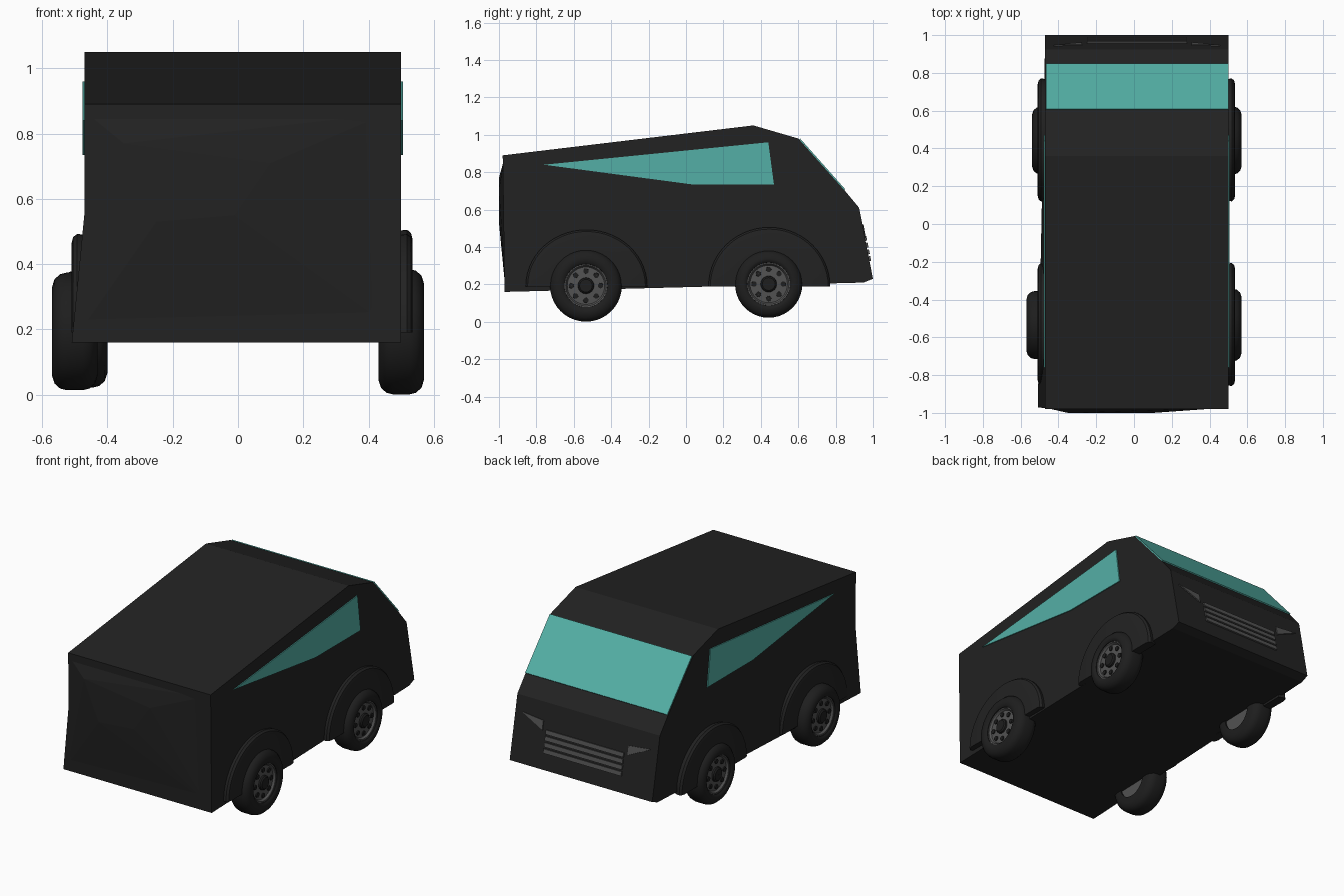
import bpy, bmesh, math
from mathutils import Vector

if "Cube" in bpy.data.objects:
    bpy.data.objects.remove(bpy.data.objects["Cube"])


def material(name, rgb):
    m = bpy.data.materials.new(name)
    m.diffuse_color = (*rgb, 1)
    m.use_nodes = True
    m.node_tree.nodes["Principled BSDF"].inputs["Base Color"].default_value = m.diffuse_color
    return m


PAINT = material("charcoal paint", (0.016, 0.016, 0.016))
RUBBER = material("black rubber", (0.013, 0.013, 0.013))
METAL = material("grey metal", (0.085, 0.085, 0.085))
GLASS = material("teal glass", (0.088, 0.43, 0.38))


def finish(bm, name, mat, smooth=False):
    bmesh.ops.recalc_face_normals(bm, faces=bm.faces)
    me = bpy.data.meshes.new(name)
    bm.to_mesh(me)
    bm.free()
    me.materials.append(mat)
    ob = bpy.data.objects.new(name, me)
    bpy.context.collection.objects.link(ob)
    if smooth:
        bpy.ops.object.select_all(action='DESELECT')
        ob.select_set(True)
        bpy.context.view_layer.objects.active = ob
        bpy.ops.object.shade_smooth_by_angle(angle=math.radians(35))
    return ob


def prism(bm, pts, offset):
    """Closed solid: polygon pts swept along offset."""
    off = Vector(offset)
    a = [bm.verts.new(p) for p in pts]
    b = [bm.verts.new(Vector(p) + off) for p in pts]
    bm.faces.new(a)
    bm.faces.new(b[::-1])
    for i in range(len(a)):
        j = (i + 1) % len(a)
        bm.faces.new((a[i], b[i], b[j], a[j]))


def lathe(name, mat, profile, centre, side, sweep=2 * math.pi, n=40, zscale=1.0):
    """Turn a closed (x, r) profile about the x axis; side = +1 or -1."""
    bm = bmesh.new()
    full = sweep > 6.2
    rings = []
    for k in range(n if full else n + 1):
        t = sweep * k / n
        rings.append([bm.verts.new((centre[0] + side * x,
                                    centre[1] + r * math.cos(t),
                                    centre[2] + r * math.sin(t) * zscale)) for x, r in profile])
    m = len(profile)
    for k in range(n):
        p, q = rings[k], rings[(k + 1) % len(rings)]
        for i in range(m):
            j = (i + 1) % m
            bm.faces.new((p[i], p[j], q[j], q[i]))
    if not full:
        bm.faces.new(rings[0])
        bm.faces.new(rings[-1][::-1])
    return finish(bm, name, mat, True)


# Body shell: side profile swept across the width
XL, XR = -0.47, 0.50
outline = [(-0.97, 0.16), (0.95, 0.21), (1.0, 0.23), (0.925, 0.61), (0.85, 0.70),
           (0.60, 0.98), (0.36, 1.05), (-0.98, 0.89)]
bm = bmesh.new()
prism(bm, [(XL, y, z) for y, z in outline], (XR - XL, 0, 0))
bmesh.ops.bisect_plane(bm, geom=bm.verts[:] + bm.edges[:] + bm.faces[:],
                       plane_co=(0, 0, 0.56), plane_no=(0, 0, 1))
for v in bm.verts:  # lower left sill flares out towards the rear
    if v.co.z < 0.3 and v.co.x < 0:
        v.co.x -= 0.02 * (1 - v.co.y)
finish(bm, "body", PAINT)

# Shallow faceted bulge on the rear panel
bm = bmesh.new()
for x, z, y in [(-0.46, 0.86, -0.975), (0.45, 0.86, -0.975), (0.45, 0.22, -0.968), (-0.48, 0.2, -0.968),
                (-0.35, 0.77, -1.0), (0.1, 0.71, -1.0), (-0.25, 0.53, -1.0), (-0.01, 0.55, -1.0),
                (-0.26, 0.43, -0.988), (-0.03, 0.43, -0.988), (0.28, 0.71, -0.985),
                (0.0, 0.5, -0.94)]:
    bm.verts.new((x, y, z))
bmesh.ops.convex_hull(bm, input=bm.verts[:])
finish(bm, "rear_panel", PAINT)

# Windscreen
bm = bmesh.new()
prism(bm, [(XL + 0.003, 0.845, 0.705), (XR, 0.845, 0.705), (XR, 0.605, 0.975), (XL + 0.003, 0.605, 0.975)],
      (0, 0.005, 0.005))
finish(bm, "windscreen", GLASS)

# Side windows
for label, x, s in (("left", XL, -1), ("right", XR, 1)):
    bm = bmesh.new()
    prism(bm, [(x, y, z) for y, z in [(-0.76, 0.84), (0.44, 0.96), (0.47, 0.735), (0.03, 0.735)]],
          (s * 0.006, 0, 0))
    finish(bm, label + "_window", GLASS)


def nose_y(z):
    """Depth of the sloping nose at height z."""
    return 1.0 - (z - 0.23) * 0.075 / 0.38


# Grille bars
bm = bmesh.new()
for i in range(4):
    z0 = 0.325 + i * 0.036
    z1 = z0 + 0.025
    prism(bm, [(-0.25, nose_y(z0), z0), (0.28, nose_y(z0), z0),
               (0.28, nose_y(z1), z1), (-0.25, nose_y(z1), z1)], (0, 0.009, 0.002))
finish(bm, "grille", METAL)

# Headlights: wedges pointing outwards
for label, s in (("left", -1), ("right", 1)):
    bm = bmesh.new()
    prism(bm, [(0.015 + s * x, nose_y(z), z) for x, z in [(0.29, 0.45), (0.29, 0.505), (0.44, 0.52)]],
          (0, 0.006, 0.002))
    finish(bm, label + "_headlight", METAL)

# Wheels and arches: label, side, x, y, z, radius
WHEELS = [("rear_right", 1, 0.50, -0.535, 0.193, 0.192), ("front_right", 1, 0.50, 0.442, 0.202, 0.18),
          ("rear_left", -1, -0.50, -0.535, 0.194, 0.18), ("front_left", -1, -0.47, 0.442, 0.202, 0.18)]
for label, s, x, y, z, r in WHEELS:
    c = (x, y, z)
    tyre = [(-0.07, 0.10), (-0.07, r - 0.045), (-0.062, r - 0.02), (-0.045, r - 0.005), (-0.025, r),
            (0.025, r), (0.045, r - 0.005), (0.062, r - 0.02), (0.07, r - 0.045), (0.068, 0.125),
            (0.06, 0.115), (0.03, 0.112)]
    lathe(label + "_tyre", RUBBER, tyre, c, s)
    # Dished rim, hub and bolts
    lathe(label + "_rim", METAL, [(-0.06, 0.001), (-0.06, 0.113), (0.056, 0.117), (0.054, 0.108),
                                  (0.042, 0.10), (0.045, 0.05), (0.045, 0.001)], c, s)
    lathe(label + "_hub", RUBBER, [(0.03, 0.001), (0.03, 0.045), (0.055, 0.042), (0.062, 0.034),
                                   (0.062, 0.001)], c, s, n=24)
    for k in range(8):
        a = k * math.pi / 4
        lathe(f"{label}_bolt_{k + 1}", RUBBER, [(0.035, 0.001), (0.035, 0.015), (0.05, 0.014), (0.05, 0.001)],
              (x, y + 0.078 * math.cos(a), z + 0.078 * math.sin(a)), s, n=12)
    # Half-round arch with softened rim
    base = 0.50 if s > 0 else -0.475
    top = 0.97 if label == "front_right" else 0.93
    lathe(label + "_arch", PAINT, [(-0.02, 0.15), (-0.02, 0.315), (0.005, 0.324), (0.018, 0.325), (0.03, 0.315),
                                   (0.035, 0.295), (0.034, 0.15)],
          (base, y + 0.003, 0.19), s, sweep=math.pi, n=28, zscale=top)
